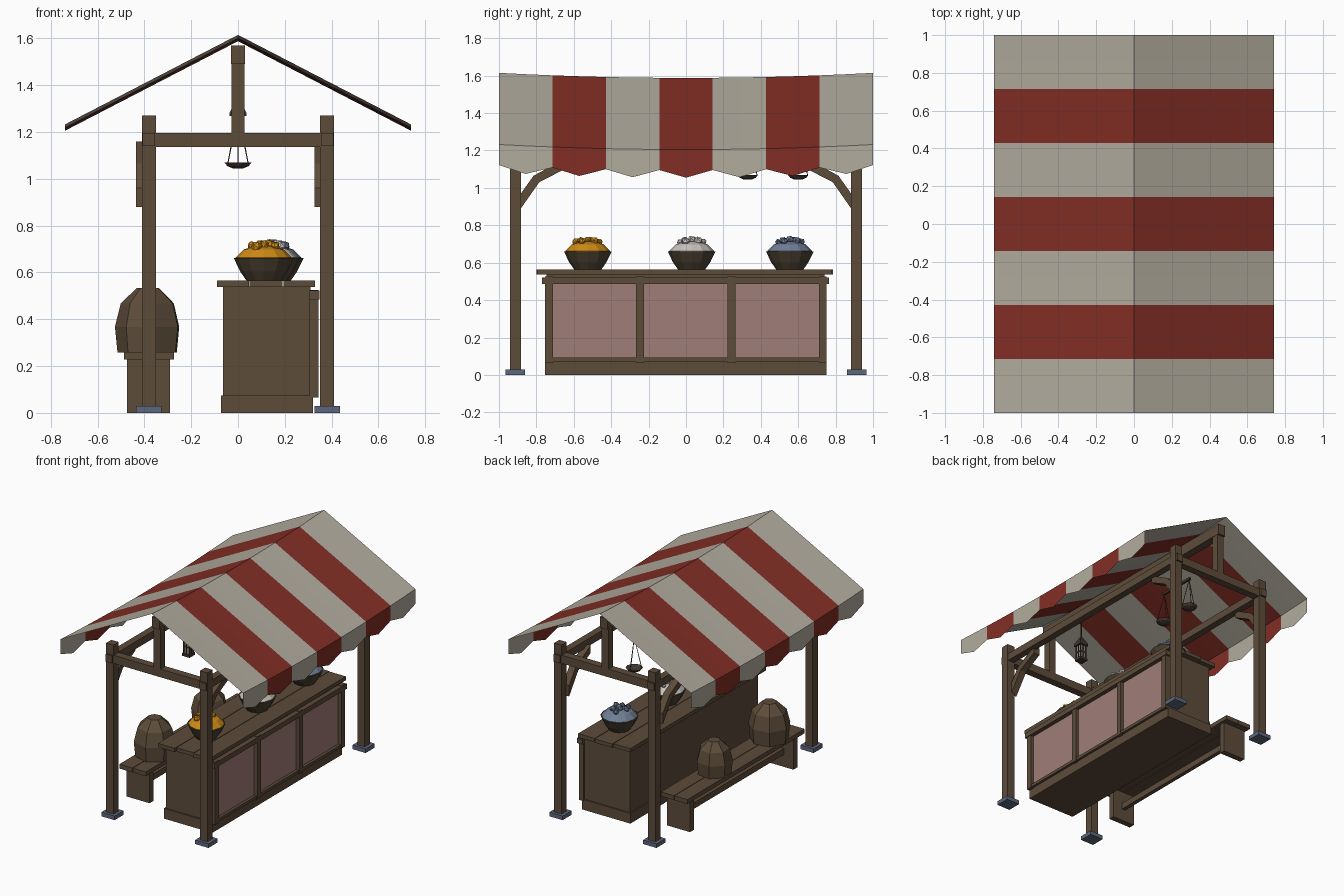
import bpy, bmesh, math, random
from mathutils import Vector, Matrix

if "Cube" in bpy.data.objects:
    bpy.data.objects.remove(bpy.data.objects["Cube"])

random.seed(4)


def mat(name, r, g, b):
    m = bpy.data.materials.new(name)
    lin = [((c / 255 + 0.055) / 1.055) ** 2.4 for c in (r, g, b)]
    m.diffuse_color = (*lin, 1)
    m.use_nodes = True
    m.node_tree.nodes["Principled BSDF"].inputs["Base Color"].default_value = m.diffuse_color
    return m


WOOD = mat("brown wood", 93, 76, 58)
DARK = mat("dark bowl wood", 76, 65, 50)
CREAM = mat("cream cloth", 178, 172, 158)
RED = mat("red cloth", 130, 46, 37)
PINK = mat("faded pink panel", 160, 125, 120)
SLATE = mat("slate blue", 92, 103, 124)
GOLD = mat("golden goods", 206, 138, 22)
WHITE = mat("pale goods", 200, 194, 188)
BLUE = mat("blue grey goods", 112, 126, 150)
IRON = mat("dark iron", 66, 54, 44)


def finish(name, bm, *mats):
    bmesh.ops.recalc_face_normals(bm, faces=bm.faces)
    me = bpy.data.meshes.new(name)
    bm.to_mesh(me)
    bm.free()
    for m in mats:
        me.materials.append(m)
    ob = bpy.data.objects.new(name, me)
    bpy.context.collection.objects.link(ob)
    return ob


def box(name, x, y, z, m):
    """Box from (min, max) pairs."""
    bm = bmesh.new()
    bmesh.ops.create_cube(bm, size=1)
    for v in bm.verts:
        v.co = [(a + b) / 2 + c * (b - a) for (a, b), c in zip((x, y, z), v.co)]
    return finish(name, bm, m)


def lathe(name, prof, sides, loc, m, turn=0.0):
    """Spin (radius, z) points about z; open ends are capped."""
    bm = bmesh.new()
    rings = []
    for r, z in prof:
        rings.append([bm.verts.new((loc[0] + r * math.cos(turn + k * math.tau / sides),
                                    loc[1] + r * math.sin(turn + k * math.tau / sides),
                                    loc[2] + z)) for k in range(sides)])
    for a, b in zip(rings, rings[1:]):
        for k in range(sides):
            n = (k + 1) % sides
            bm.faces.new((a[k], a[n], b[n], b[k]))
    bm.faces.new(rings[0])
    bm.faces.new(rings[-1])
    return finish(name, bm, m)


def rod(name, a, b, r, m):
    a, b = Vector(a), Vector(b)
    bm = bmesh.new()
    q = (b - a).to_track_quat('Z', 'Y').to_matrix().to_4x4()
    bmesh.ops.create_cone(bm, cap_ends=True, segments=5, radius1=r, radius2=r, depth=(b - a).length,
                          matrix=Matrix.Translation((a + b) / 2) @ q)
    return finish(name, bm, m)


# striped canopy with sagging ridge and scalloped valances
bm = bmesh.new()
rows = []
for i in range(15):
    y = -1 + i / 7
    s = 0.027 * y * y
    drop = 0.15 if i % 2 else 0.11
    pts = [(-0.74, 1.205 + s - drop), (-0.74, 1.205 + s), (0, 1.588 + s),
           (0.74, 1.205 + s), (0.74, 1.205 + s - drop)]
    rows.append([bm.verts.new((x, y, z)) for x, z in pts])
for i in range(14):
    for j in range(4):
        f = bm.faces.new((rows[i][j], rows[i + 1][j], rows[i + 1][j + 1], rows[i][j + 1]))
        f.material_index = (i // 2) % 2
finish("canopy", bm, CREAM, RED)

# timber frame
for sx in (-1, 1):
    x = 0.381 * sx
    box("eave_beam", (x - 0.026, x + 0.026), (-0.955, 0.955), (1.14, 1.195), WOOD)
    for sy in (-1, 1):
        y = 0.912 * sy
        box("post", (x - 0.03, x + 0.03), (y - 0.03, y + 0.03), (0.02, 1.27), WOOD)
        box("post_foot", (x - 0.054, x + 0.054), (y - 0.052, y + 0.052), (0, 0.03), SLATE)
        # bent knee brace: outline in y-z pushed along x
        outline = [(0.89, 0.88), (0.785, 1.03), (0.64, 1.105), (0.64, 1.16), (0.815, 1.065), (0.89, 0.96)]
        bm = bmesh.new()
        bx = x - 0.03
        f = bm.faces.new([bm.verts.new((bx - 0.025, p * sy, z)) for p, z in outline])
        ext = bmesh.ops.extrude_face_region(bm, geom=[f])
        bmesh.ops.translate(bm, vec=(0.05, 0, 0),
                            verts=[g for g in ext["geom"] if isinstance(g, bmesh.types.BMVert)])
        finish("knee_brace", bm, WOOD)
for sy in (-1, 1):
    y = 0.912 * sy
    box("tie_beam", (-0.36, 0.36), (y - 0.028, y + 0.028), (1.135, 1.195), WOOD)
    box("king_post", (-0.028, 0.028), (y - 0.028, y + 0.028), (1.19, 1.5), WOOD)
box("ridge_beam", (-0.03, 0.03), (-0.955, 0.955), (1.49, 1.57), WOOD)

# counter
box("counter_plinth", (-0.073, 0.32), (-0.755, 0.75), (0, 0.075), WOOD)
box("counter_body", (-0.064, 0.31), (-0.745, 0.74), (0.07, 0.54), WOOD)
for x0, x1, y0, y1 in ((-0.09, 0.046, -0.8, 0.775), (0.05, 0.191, -0.785, 0.785), (0.195, 0.33, -0.795, 0.78)):
    box("counter_plank", (x0, x1), (y0, y1), (0.537, 0.565), WOOD)
for k in range(3):
    y0 = -0.735 + k * 0.49
    box("front_panel", (0.305, 0.317), (y0, y0 + 0.487), (0.08, 0.5), PINK)
for k in range(4):
    y = -0.733 + k * 0.488
    box("panel_stile", (0.305, 0.343), (y - 0.021, y + 0.021), (0.065, 0.525), WOOD)
box("panel_top_rail", (0.305, 0.348), (-0.77, 0.765), (0.485, 0.522), WOOD)
box("panel_bottom_rail", (0.305, 0.338), (-0.75, 0.745), (0.07, 0.092), WOOD)

# bowls of goods
for x, y, m in ((0.11, -0.525, GOLD), (0.135, 0.03, WHITE), (0.152, 0.555, BLUE)):
    lathe("bowl", [(0.072, 0), (0.1, 0.04), (0.128, 0.098), (0.116, 0.098), (0.11, 0.08)],
          12, (x, y, 0.563), DARK)
    lathe("goods_mound", [(0.117, 0.088), (0.12, 0.1), (0.085, 0.135), (0.04, 0.15)],
          12, (x, y, 0.563), m)
    bm = bmesh.new()
    for k in range(8):
        a, r = k * 2.4, 0.026 * math.sqrt(k)
        c = Vector((x + r * math.cos(a), y + r * math.sin(a), 0.722 - 2.5 * r * r))
        rot = Matrix.Rotation(random.uniform(0, 3), 4, Vector((1, 0.6, 0.3)))
        bmesh.ops.create_icosphere(bm, subdivisions=1, radius=random.uniform(0.018, 0.025),
                                   matrix=Matrix.Translation(c) @ rot)
    finish("goods_lumps", bm, m)

# bench behind the counter
for x0, x1 in ((-0.487, -0.382), (-0.378, -0.273)):
    box("bench_plank", (x0, x1), (-0.68, 0.68), (0.228, 0.26), WOOD)
for y in (-0.59, 0.61):
    box("bench_leg", (-0.475, -0.29), (y - 0.022, y + 0.022), (0, 0.23), WOOD)
box("bench_stretcher", (-0.397, -0.367), (-0.59, 0.61), (0.09, 0.135), WOOD)

# sacks on the bench
for y, s, turn in ((-0.42, 1.0, 0.4), (0.22, 0.87, 0.1)):
    lathe("sack", [(0.132, 0), (0.143, 0.11), (0.118, 0.21), (0.05, 0.275)], 7,
          (-0.383, y, 0.258), WOOD, turn)
    ob = bpy.context.collection.objects[-1]
    for v in ob.data.vertices:
        v.co = Vector((-0.383, y, 0.258)) + s * (v.co - Vector((-0.383, y, 0.258)))

# balance scale hanging from the ridge
rod("scale_hanger", (0, 0.465, 1.29), (0, 0.465, 1.5), 0.006, IRON)
box("scale_beam", (-0.008, 0.008), (0.32, 0.61), (1.283, 1.301), IRON)
for y in (0.33, 0.6):
    lathe("scale_pan", [(0.02, 0), (0.045, 0.01), (0.058, 0.026), (0.05, 0.024), (0.02, 0.01)],
          10, (0, y, 1.044), IRON)
    for k in range(3):
        a = math.pi / 2 + k * math.tau / 3
        rod("pan_string", (0.05 * math.cos(a), y + 0.05 * math.sin(a), 1.068), (0, y, 1.287), 0.0025, IRON)

# lantern hanging from the ridge
ly = -0.575
rod("lantern_hook", (0, ly, 1.33), (0, ly, 1.5), 0.005, IRON)
lathe("lantern_roof", [(0.05, 0), (0.05, 0.016), (0.012, 0.07)], 4, (0, ly, 1.268), IRON, math.pi / 4)
box("lantern_glass", (-0.021, 0.021), (ly - 0.021, ly + 0.021), (1.165, 1.27), CREAM)
box("lantern_base", (-0.031, 0.031), (ly - 0.031, ly + 0.031), (1.15, 1.168), IRON)
box("lantern_band", (-0.025, 0.025), (ly - 0.025, ly + 0.025), (1.213, 1.221), IRON)
for dx in (-1, 0, 1):
    for dy in (-1, 0, 1):
        if dx or dy:
            cx, cy = dx * 0.023, ly + dy * 0.023
            box("lantern_bar", (cx - 0.004, cx + 0.004), (cy - 0.004, cy + 0.004), (1.16, 1.27), IRON)
